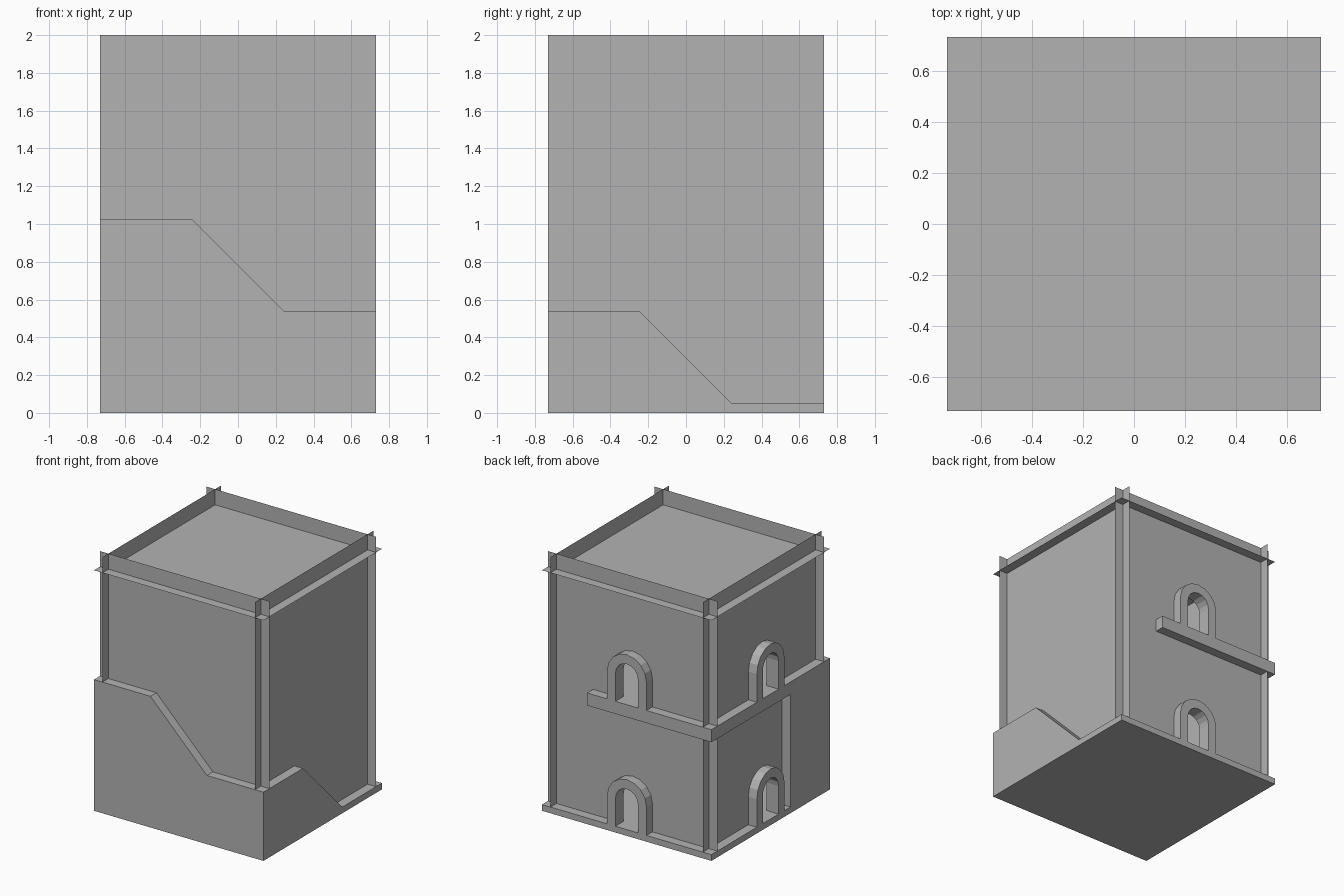
import bpy
import bmesh
from math import sin, cos, pi, radians
from mathutils import Matrix

cube = bpy.data.objects.get("Cube")
if cube:
    bpy.data.objects.remove(cube, do_unlink=True)

U = 2 / 4.1           # one building module
HALF = 1.5            # half the footprint
WALL = 1.35           # distance of the wall planes from the centre
BASE, MID, ROOF, TOP = 0.1, 2.1, 3.85, 4.1
TURN = {"front": 0, "left": 90, "back": 180, "right": 270}

stone = bpy.data.materials.new("grey stone")
stone.use_nodes = True
colour = (0.45, 0.45, 0.45, 1)
stone.diffuse_color = colour
stone.node_tree.nodes["Principled BSDF"].inputs["Base Color"].default_value = colour


def panel(name, outline, side, outer, inner=None):
    """Upright outline (across, height) on one side, extruded inwards if asked."""
    bm = bmesh.new()
    face = bm.faces.new([bm.verts.new((u, -outer, z)) for u, z in outline])
    if inner is not None:
        made = bmesh.ops.extrude_face_region(bm, geom=[face], use_keep_orig=True)
        moved = [v for v in made["geom"] if isinstance(v, bmesh.types.BMVert)]
        bmesh.ops.translate(bm, verts=moved, vec=(0, outer - inner, 0))
        bmesh.ops.recalc_face_normals(bm, faces=bm.faces)
    turn = Matrix.Rotation(radians(TURN[side]), 4, "Z")
    bmesh.ops.transform(bm, matrix=Matrix.Scale(U, 4) @ turn, verts=bm.verts)
    finish(name, bm)


def sheet(name, half, z, thickness=0):
    """Square horizontal sheet or slab whose top is at z."""
    bm = bmesh.new()
    if thickness:
        bmesh.ops.create_cube(bm, size=1)
        bmesh.ops.scale(bm, vec=(2 * half, 2 * half, thickness), verts=bm.verts)
    else:
        bmesh.ops.create_grid(bm, x_segments=1, y_segments=1, size=half)
    bmesh.ops.translate(bm, verts=bm.verts, vec=(0, 0, z - thickness / 2))
    bmesh.ops.scale(bm, vec=(U, U, U), verts=bm.verts)
    finish(name, bm)


def finish(name, bm):
    mesh = bpy.data.meshes.new(name)
    bm.to_mesh(mesh)
    bm.free()
    mesh.materials.append(stone)
    bpy.context.collection.objects.link(bpy.data.objects.new(name, mesh))


def arch(radius, floor, spring=0.45, steps=8):
    """Arch line from the right foot over the crown to the left foot."""
    crown = [(radius * cos(pi * i / steps), floor + spring + radius * sin(pi * i / steps))
             for i in range(steps + 1)]
    return [(radius, floor)] + crown + [(-radius, floor)]


# Base slab, upper floor and overhanging roof sheet
sheet("base_slab", HALF, BASE, BASE)
sheet("upper_floor", WALL, MID)
sheet("roof_sheet", HALF, ROOF)

# Walls cross at the corners; back and right walls have a doorway per storey
for side in TURN:
    for storey, low, high in (("lower", BASE, MID), ("upper", MID, TOP)):
        outline = [(HALF, low), (HALF, high), (-HALF, high), (-HALF, low)]
        if side in ("back", "right"):
            outline += arch(0.2, low)[::-1]
            panel(f"{side}_{storey}_door_frame",
                  arch(0.35, low) + arch(0.2, low)[::-1], side, HALF, WALL - 0.06)
        panel(f"{side}_{storey}_wall", outline, side, WALL)

# Stair walls climbing round the front and left
for side, drop in (("front", 0), ("left", 1)):
    outline = [(-HALF, MID - drop), (-0.5, MID - drop), (0.5, MID - 1 - drop)]
    if side == "front":
        outline += [(HALF, MID - 1), (HALF, BASE)]
    panel(f"{side}_stair_wall", outline + [(-HALF, BASE)], side, HALF, WALL)

# Landing wall with balcony on the right, balcony on the back
under = MID - 0.2
panel("right_landing_balcony",
      [(-HALF, under), (0.5, under), (0.5, BASE), (HALF, BASE), (HALF, MID), (-HALF, MID)],
      "right", HALF, WALL)
panel("back_balcony", [(-0.7, under), (HALF, under), (HALF, MID), (-0.7, MID)],
      "back", HALF, WALL)
